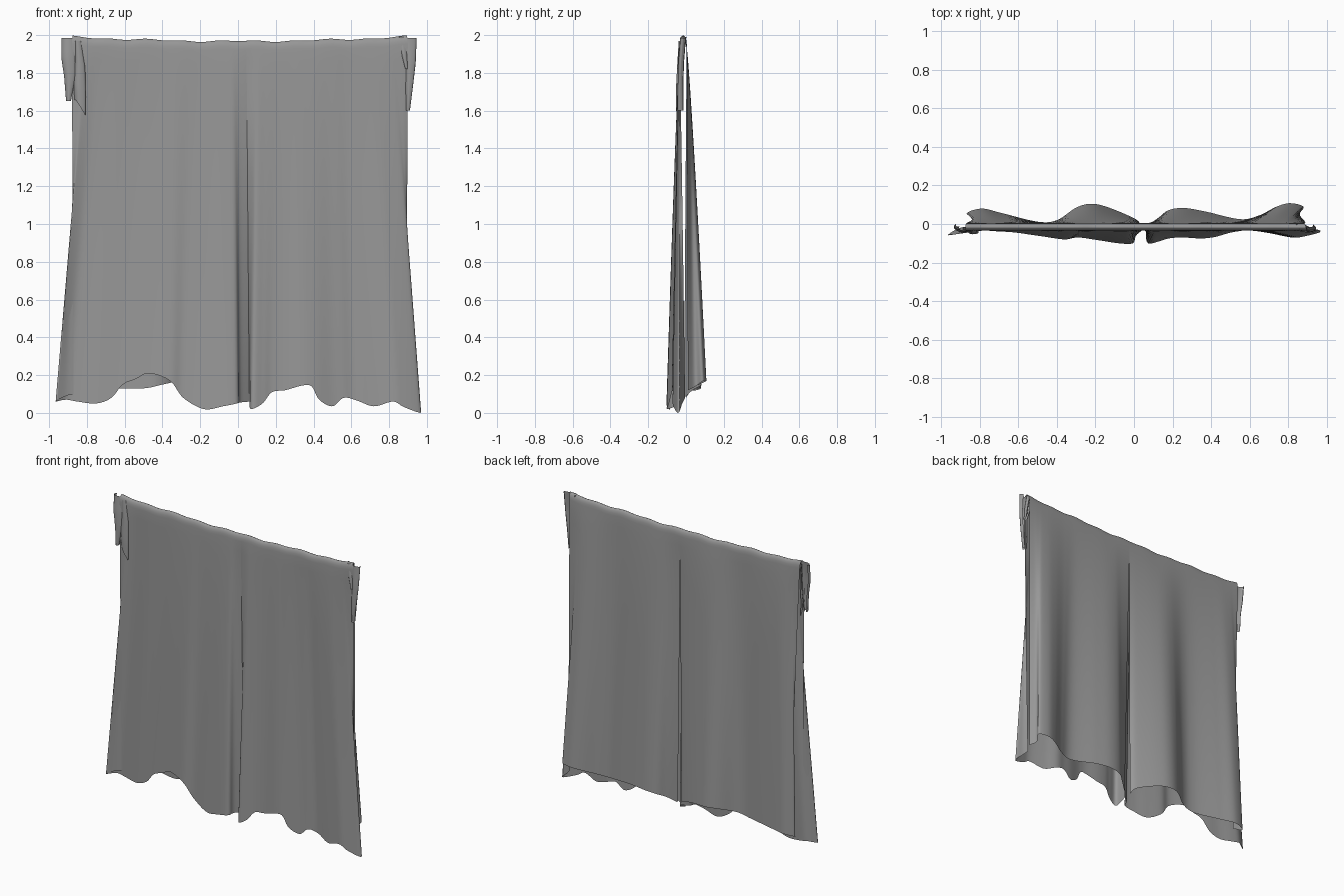
import bpy, bmesh, math
from mathutils import Vector

if "Cube" in bpy.data.objects:
    bpy.data.objects.remove(bpy.data.objects["Cube"])

cloth = bpy.data.materials.new("dark_cloth")
cloth.diffuse_color = (0.31, 0.31, 0.31, 1)
cloth.use_nodes = True
cloth.node_tree.nodes["Principled BSDF"].inputs["Base Color"].default_value = cloth.diffuse_color


def resample(points, n):
    """Smooth curve through points, sampled evenly by length."""
    p = [Vector(q) for q in points]
    p = [2 * p[0] - p[1]] + p + [2 * p[-1] - p[-2]]
    fine = []
    for i in range(1, len(p) - 2):
        a, b, c, d = p[i - 1:i + 3]
        for k in range(12):
            t = k / 12
            fine.append(0.5 * (2 * b + (c - a) * t + (2 * a - 5 * b + 4 * c - d) * t * t
                               + (3 * b - a - 3 * c + d) * t ** 3))
    fine.append(p[-2])
    dist = [0]
    for a, b in zip(fine, fine[1:]):
        dist.append(dist[-1] + (b - a).length)
    out, j = [], 0
    for i in range(n):
        s = dist[-1] * i / (n - 1)
        while j < len(fine) - 2 and dist[j + 1] < s:
            j += 1
        out.append(fine[j].lerp(fine[j + 1], min(1, (s - dist[j]) / (dist[j + 1] - dist[j]))))
    return out


def sheet(name, rows):
    """Smooth cloth surface through rows of points."""
    bm = bmesh.new()
    grid = [[bm.verts.new(p) for p in row] for row in rows]
    for r0, r1 in zip(grid, grid[1:]):
        for i in range(len(r0) - 1):
            bm.faces.new((r0[i], r0[i + 1], r1[i + 1], r1[i]))
    me = bpy.data.meshes.new(name)
    bm.to_mesh(me)
    bm.free()
    me.shade_smooth()
    me.materials.append(cloth)
    ob = bpy.data.objects.new(name, me)
    bpy.context.collection.objects.link(ob)
    return ob


def ridge(x):
    return 1.968 + 0.025 * (abs(x) / 0.9) ** 2 + 0.006 * math.sin(23 * x) * math.sin(9 * x)


def panel(name, front_hem, back_hem, top_front, top_back, n=100, rows=28):
    """Cloth hung over a line: front layer, rolled top, back layer."""
    front, back = resample(front_hem, n), resample(back_hem, n)
    grid = []

    def layer(hem, top, y0, t):
        row = []
        for i, h in enumerate(hem):
            x = top[0] + (top[1] - top[0]) * i / (n - 1)
            z = ridge(x) - 0.045
            p = Vector((x, y0, z)).lerp(h, t)
            p.y = y0 + (h.y - y0) * t ** 0.85
            row.append(p)
        return row
    for k in range(rows + 1):
        grid.append(layer(front, top_front, -0.034, 1 - k / rows))
    for k in range(1, 8):                       # rolled top edge
        a, w = math.pi * k / 8, k / 8
        row = []
        for i in range(n):
            f = i / (n - 1)
            x = (1 - w) * (top_front[0] + (top_front[1] - top_front[0]) * f) \
                + w * (top_back[0] + (top_back[1] - top_back[0]) * f)
            row.append((x, -0.015 - 0.019 * math.cos(a), ridge(x) - 0.045 + 0.045 * math.sin(a)))
        grid.append(row)
    for k in range(rows + 1):
        grid.append(layer(back, top_back, 0.004, k / rows))
    return sheet(name, grid)


# Left curtain panel, outer edge of the front layer turned in
panel("left_curtain",
      [(-.87, -.025, .1), (-.91, -.035, .09), (-.97, -.06, .06), (-.91, -.022, .07),
       (-.85, -.02, .06), (-.75, -.035, .05),
       (-.67, -.04, .08), (-.61, -.045, .15), (-.54, -.055, .18), (-.47, -.065, .21),
       (-.36, -.08, .17), (-.29, -.07, .08), (-.18, -.085, .02), (-.08, -.1, .035),
       (-.005, -.1, .05), (.01, -.06, .055), (.06, -.02, .06)],
      [(-.81, .03, .12), (-.87, .055, .12), (-.79, .08, .13), (-.68, .055, .13),
       (-.5, .012, .13), (-.4, .02, .15), (-.3, .085, .17), (-.22, .105, .17),
       (-.13, .085, .16), (0, .03, .12), (.035, 0, .08)],
      (-.88, .046), (-.87, .042))

# Right curtain panel, outer edge of the front layer turned in
panel("right_curtain",
      [(.06, -.02, .05), (.07, -.098, .02), (.13, -.09, .05), (.18, -.075, .11),
       (.25, -.07, .12), (.34, -.075, .145), (.39, -.072, .14), (.43, -.065, .07),
       (.5, -.045, .035), (.56, -.035, .08), (.63, -.025, .065), (.72, -.05, .035),
       (.82, -.07, .06), (.88, -.065, .03), (.97, -.04, 0), (.92, -.02, .05), (.89, -.005, .08)],
      [(.07, -.01, .08), (.13, .035, .12), (.18, .072, .14), (.26, .083, .15),
       (.37, .065, .15), (.55, .025, .13), (.65, .045, .14), (.74, .09, .16),
       (.81, .108, .17), (.88, .09, .17), (.86, .05, .14), (.89, .01, .12)],
      (.044, .9), (.04, .885))


def levels_between(levels, n):
    out = []
    for i in range(n):
        s = i / (n - 1) * (len(levels) - 1)
        j = min(int(s), len(levels) - 2)
        out.append([a + (b - a) * (s - j) for a, b in zip(levels[j], levels[j + 1])])
    return out


def corner_flap(name, levels, slant=0.0):
    """Folded cloth corner hanging from the line; levels are (z, x0, x1, y)."""
    rows = []
    for i, (z, x0, x1, y) in enumerate(levels_between(levels, 14)):
        w, d = x1 - x0, slant * i / 13
        rows.append(resample([(x0 + w * .15, y + .022, z), (x0, y + .01, z + d),
                              (x0 + w * .4, y - .008, z + d / 2),
                              (x1, y, z - d / 2), (x0 + w * .8, y + .02, z)], 16))
    sheet(name, rows)


# Bunched corners at the top ends
corner_flap("left_outer_flap", [(1.985, -.935, -.86, -.022), (1.88, -.935, -.86, -.033),
                                (1.78, -.92, -.86, -.036), (1.65, -.91, -.885, -.036)])
corner_flap("left_inner_flap", [(1.97, -.87, -.83, -.03), (1.84, -.865, -.81, -.038),
                                (1.7, -.87, -.805, -.045), (1.6, -.865, -.805, -.045)], .06)
corner_flap("right_outer_flap", [(1.985, .87, .945, -.022), (1.85, .885, .94, -.033),
                                 (1.72, .885, .925, -.036), (1.6, .89, .91, -.036)])
corner_flap("right_inner_flap", [(1.99, .84, .89, -.02), (1.9, .86, .895, -.032),
                                 (1.82, .885, .9, -.036)])
